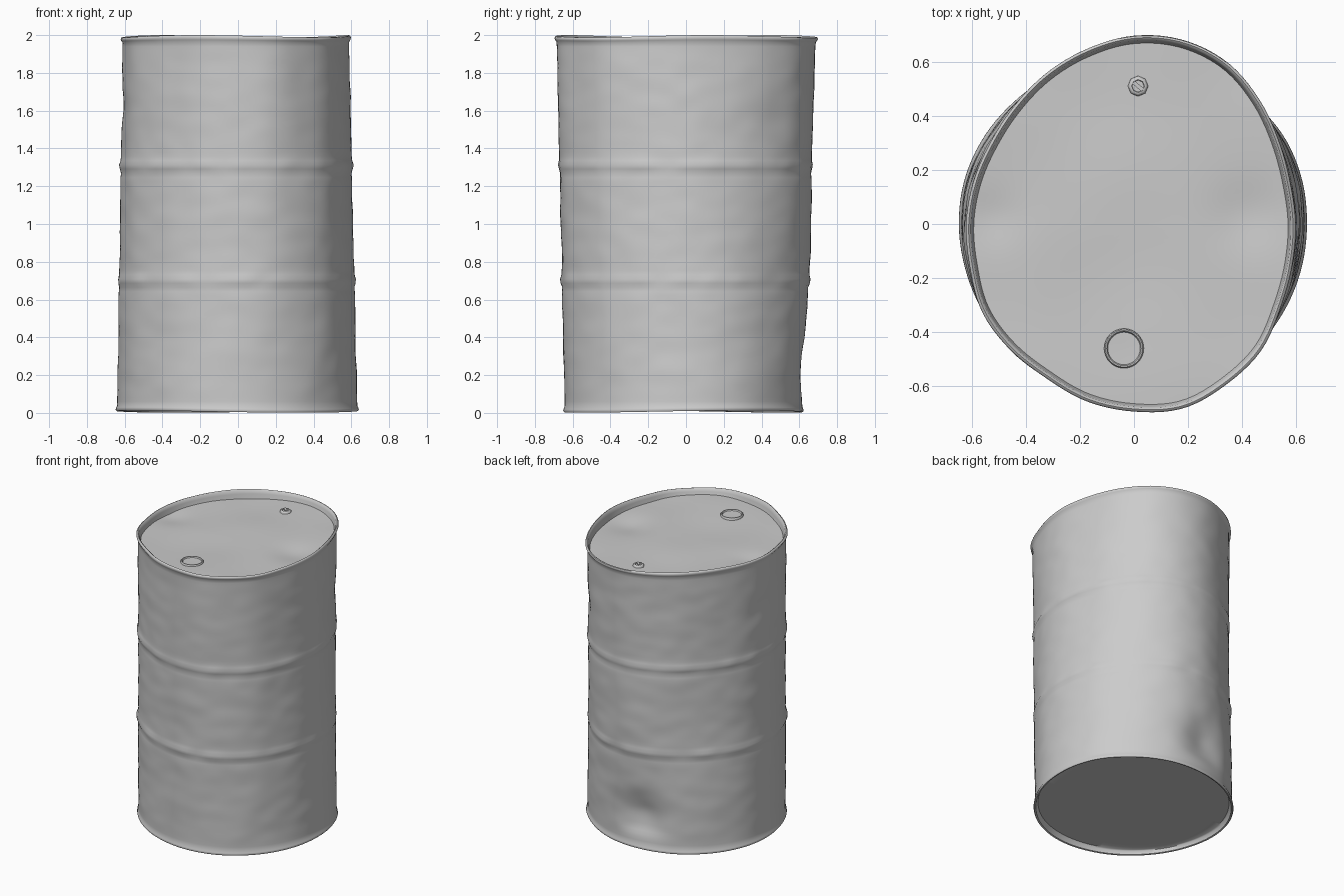
import bpy, bmesh, math
from mathutils import Vector, noise

if "Cube" in bpy.data.objects:
    bpy.data.objects.remove(bpy.data.objects["Cube"])

N = 128
# Dented plan outlines: radius every 15 degrees, counter-clockwise from +x
TOP = [.587, .587, .607, .643, .680, .694, .686, .660, .635, .612, .600, .603,
       .610, .617, .638, .642, .645, .668, .683, .695, .674, .653, .614, .594]
BOTTOM = [.632, .635, .634, .624, .620, .618, .614, .614, .620, .626, .634, .640,
          .640, .638, .638, .638, .640, .640, .642, .642, .640, .636, .634, .633]


def sample(table, a):
    # periodic Catmull-Rom through the outline radii
    t = (a / (2 * math.pi)) % 1 * len(table)
    i, f = int(t), t % 1
    p, q, r, s = (table[(i + k) % len(table)] for k in (-1, 0, 1, 2))
    return q + .5 * f * (r - p + f * (2*p - 5*q + 4*r - s + f * (3*(q - r) + s - p)))


def bump(d, width):
    return math.exp(-(d / width) ** 2)


def angle_gap(a, degrees):
    return (a - math.radians(degrees) + math.pi) % (2 * math.pi) - math.pi


def radius(a, z):
    t = min(max(z / 2, 0), 1)
    r = sample(BOTTOM, a) * (1 - t) + sample(TOP, a) * t
    # rolling hoops, unevenly flattened
    for h in (.70, 1.31):
        n = noise.noise(Vector((math.cos(a) * 6, math.sin(a) * 6, h * 5)))
        r += (.007 + .007 * n) * bump(z - h, .022) - .003 * bump(z - h + .04, .018)
    # dents and general waviness, fading at the rims
    fade = min(1, max(0, min(z - .02, 1.97 - z) / .12))
    r -= .045 * bump(angle_gap(a, 97), .24) * bump(z - .24, .14) * fade
    r -= .012 * bump(angle_gap(a, 180), .3) * bump(z - 1.62, .08)
    r -= .010 * bump(angle_gap(a, 50), .2) * bump(z - 1.55, .1)
    r += .014 * bump(angle_gap(a, 90), .4) * bump(z - .85, .4)
    r -= .010 * bump(angle_gap(a, 135), .35) * bump(z - 1.1, .5)
    p = Vector((math.cos(a) * 2, math.sin(a) * 2, z * 4))
    q = Vector((math.cos(a) * 5, math.sin(a) * 5, z * 11))
    return r + (.004 * noise.noise(p) + .003 * noise.noise(q)) * fade


def finish(name, bm):
    bmesh.ops.recalc_face_normals(bm, faces=bm.faces[:])
    me = bpy.data.meshes.new(name)
    bm.to_mesh(me)
    bm.free()
    ob = bpy.data.objects.new(name, me)
    bpy.context.collection.objects.link(ob)
    bpy.ops.object.select_all(action='DESELECT')
    ob.select_set(True)
    bpy.context.view_layer.objects.active = ob
    bpy.ops.object.shade_smooth_by_angle(angle=math.radians(50))
    return ob


def skin(bm, rings, caps=True):
    for lo, hi in zip(rings, rings[1:]):
        n = len(lo)
        for i in range(n):
            j = (i + 1) % n
            bm.faces.new((lo[i], lo[j], hi[j], hi[i]))
    if caps:
        bm.faces.new(rings[0])
        bm.faces.new(rings[-1])


def lid_z(x, y):
    z = 1.942 + .010 * noise.noise(Vector((x * 2.5, y * 2.5, 3)))
    z -= .018 * bump(math.hypot(x - .42, y - .03), .13)
    return z - .012 * bump(math.hypot(x + .53, y - .02), .1)


# Drum: recessed floor, rolled rims, side wall and recessed lid as one skin
# each ring: height, scale, radial offset
profile = [(.044, s, -.02) for s in (.05, .5, .9, 1)]
profile += [(.034, 1, -.012), (.010, 1, -.007), (.007, 1, .003), (.014, 1, .008),
            (.024, 1, .006), (.034, 1, .001)]
profile += [(.06 + 1.88 * i / 84, 1, 0) for i in range(85)]
profile += [(1.963, 1, .001), (1.972, 1, .007), (1.982, 1, .011), (1.991, 1, .008),
            (1.994, 1, .001), (1.988, 1, -.007), (1.968, 1, -.011)]
profile += [(None, s, -.018) for s in [1 - i / 20 for i in range(20)]]
bm = bmesh.new()
rings = []
for z, s, off in profile:
    ring = []
    for i in range(N):
        a = 2 * math.pi * i / N
        zz = 1.97 if z is None else z
        r = (radius(a, zz) + off) * s
        x, y = r * math.cos(a), r * math.sin(a)
        if z is None:
            zz = lid_z(x, y)
        elif z > 1.95:
            zz += .006 * math.sin(3 * a + 1) * (z - 1.95) / .045
        elif z < .04:
            zz += .006 * math.sin(2 * a + .5)
        ring.append(bm.verts.new((x, y, zz)))
    rings.append(ring)
skin(bm, rings)
finish("drum_body", bm)


def turned(name, cx, cy, sides, prof):
    # small lathed fitting standing on the lid
    bm = bmesh.new()
    z0 = lid_z(cx, cy)
    rings = [[bm.verts.new((cx + r * math.cos(2 * math.pi * i / sides),
                            cy + r * math.sin(2 * math.pi * i / sides), z0 + h))
              for i in range(sides)] for r, h in prof]
    skin(bm, rings)
    return finish(name, bm)


# Large filler cap with raised ring, small vent plug with grip bar
turned("filler_cap", -.037, -.46, 32,
       [(.074, -.01), (.073, .008), (.069, .013), (.064, .012), (.060, .004), (.02, .003)])
turned("vent_plug", .015, .51, 8,
       [(.040, -.01), (.036, .008), (.030, .014), (.024, .014), (.022, .008)])
bpy.ops.mesh.primitive_cube_add(size=1, location=(.015, .51, lid_z(.015, .51) + .012))
bar = bpy.context.object
bar.name = "vent_plug_grip"
bar.scale = (.045, .014, .012)
bar.rotation_euler.z = math.radians(-40)
